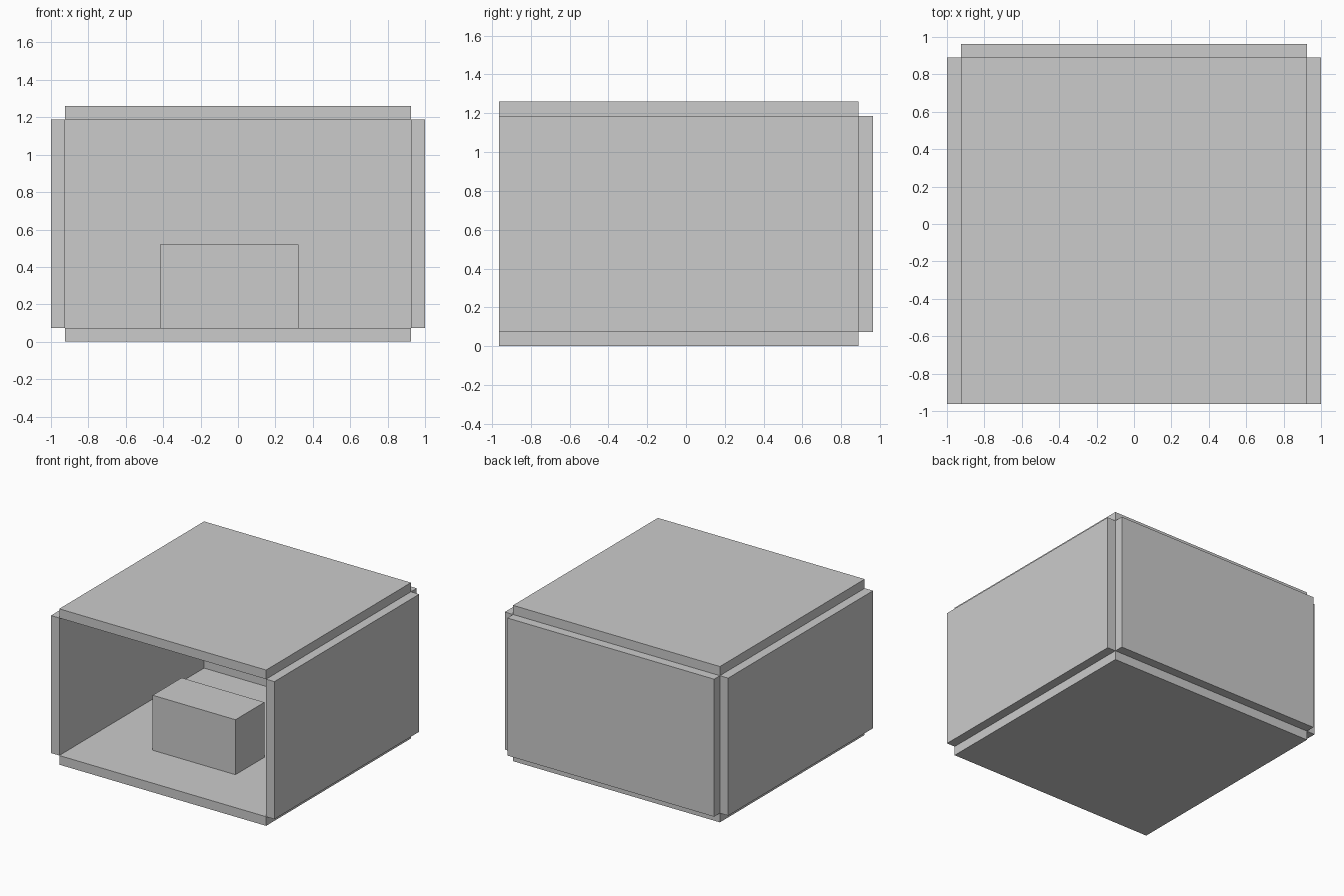
import bpy, bmesh
from mathutils import Vector, Matrix

if "Cube" in bpy.data.objects:
    bpy.data.objects.remove(bpy.data.objects["Cube"])


def box(name, lo, hi):
    lo, hi = Vector(lo), Vector(hi)
    bm = bmesh.new()
    bmesh.ops.create_cube(bm, size=1, matrix=Matrix.Diagonal((*(hi - lo), 1)))
    mesh = bpy.data.meshes.new(name)
    bm.to_mesh(mesh)
    bm.free()
    obj = bpy.data.objects.new(name, mesh)
    obj.location = (lo + hi) / 2
    bpy.context.collection.objects.link(obj)
    return obj


T = 0.074                     # panel thickness
X = 1 - T                     # inner half width
Y0, Y1 = -0.963, 0.889        # front and back of the interior
Z0, Z1 = T, 1.187             # floor and ceiling of the interior

# Floor and roof slabs
box("floor", (-X, Y0, 0), (X, Y1, Z0))
box("roof", (-X, Y0, Z1), (X, Y1, Z1 + T))

# Side walls
for name, s in (("left_wall", -1), ("right_wall", 1)):
    c = s * (X + T / 2)
    box(name, (c - T / 2, Y0, Z0), (c + T / 2, Y1, Z1))

# Back wall; the front stays open
box("back_wall", (-X, Y1, Z0), (X, Y1 + T, Z1))

# Block standing on the floor
box("inner_block", (-0.417, -0.495, Z0), (0.324, -0.125, 0.519))
